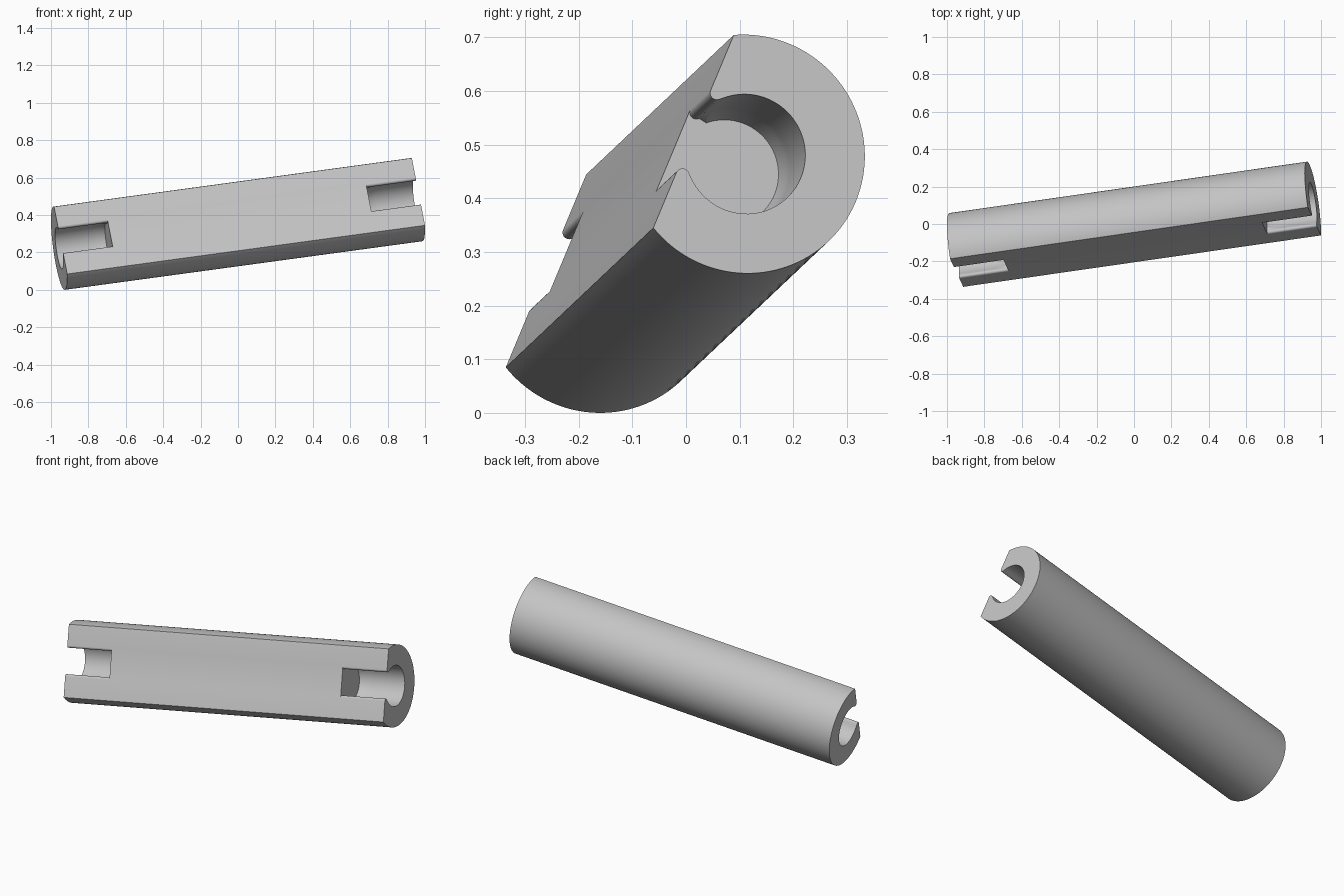
import bpy, bmesh
from math import sin, cos, pi, atan2, asin
from mathutils import Vector, Matrix

cube = bpy.data.objects.get("Cube")
if cube:
    bpy.data.objects.remove(cube, do_unlink=True)

LENGTH, RADIUS, FLAT = 1.95, 0.2245, 0.106
BORE, SLOT_HALF, LIP, DEPTH = 0.1125, 0.084, 0.0125, 0.27

grey = bpy.data.materials.new("plain grey")
grey.use_nodes = True
colour = (0.55, 0.55, 0.55, 1)
grey.diffuse_color = colour
grey.node_tree.nodes["Principled BSDF"].inputs["Base Color"].default_value = colour


def arc(cy, cz, r, start, end, steps):
    """Points along an arc in the cross-section plane."""
    angles = [start + (end - start) * i / steps for i in range(steps + 1)]
    return [(cy + r * cos(a), cz + r * sin(a)) for a in angles]


def loft(name, sections):
    """Solid through matching (x, outline) cross-sections."""
    bm = bmesh.new()
    rings = [[bm.verts.new((x, y, z)) for y, z in pts] for x, pts in sections]
    n = len(rings[0])
    for a, b in zip(rings, rings[1:]):
        for i in range(n):
            j = (i + 1) % n
            bm.faces.new((a[i], a[j], b[j], b[i]))
    bm.faces.new(rings[0])
    bm.faces.new(rings[-1])
    bmesh.ops.recalc_face_normals(bm, faces=bm.faces)
    mesh = bpy.data.meshes.new(name)
    bm.to_mesh(mesh)
    bm.free()
    mesh.materials.append(grey)
    obj = bpy.data.objects.new(name, mesh)
    bpy.context.collection.objects.link(obj)
    return obj


def slot_outline(r):
    """Round bore opening through a narrower mouth with rounded lips."""
    top = 0.2
    lip_z = FLAT - LIP
    meet = atan2(lip_z, SLOT_HALF)
    right = [(SLOT_HALF, top)] + arc(SLOT_HALF, lip_z, LIP, pi / 2, pi + meet, 10)
    left = [(-y, z) for y, z in reversed(right)]
    floor = arc(0, 0, r, meet, -pi - meet, 56)
    return right + floor[1:-1] + left


# Shaft: a round bar with one long flat
edge = asin(FLAT / RADIUS)
bar = arc(0, 0, RADIUS, edge, -pi - edge, 80)
shaft = loft("slotted_shaft", [(-LENGTH / 2, bar), (LENGTH / 2, bar)])

# Open bore at each end, slightly tapered at its inner end
for side, label in ((1, "left"), (-1, "right")):
    steps = [(-0.1, BORE), (0.2, BORE), (0.235, BORE - 0.003), (DEPTH, BORE - 0.012)]
    cutter = loft(label + "_bore_cutter",
                  [(side * (LENGTH / 2 - d), slot_outline(r)) for d, r in steps])
    cutter.hide_render = True
    cut = shaft.modifiers.new(label + "_bore", "BOOLEAN")
    cut.operation, cut.solver, cut.object = "DIFFERENCE", "EXACT", cutter
    bpy.context.view_layer.objects.active = shaft
    bpy.ops.object.modifier_apply(modifier=cut.name)
    bpy.data.objects.remove(cutter, do_unlink=True)

# Smooth the round surfaces, keep the rims sharp
bpy.ops.object.select_all(action="DESELECT")
shaft.select_set(True)
bpy.ops.object.shade_smooth_by_angle(angle=pi / 6)

# Lean the shaft, with its flat turned to the front
along = Vector((1.913, 0.275, 0.26)).normalized()
out = Vector((0, -0.923, 0.385))
out = (out - along * out.dot(along)).normalized()
across = out.cross(along)
turn = Matrix((along, across, out)).transposed().to_4x4()
shaft.matrix_world = Matrix.Translation((0, -0.0265, 0.3525)) @ turn
